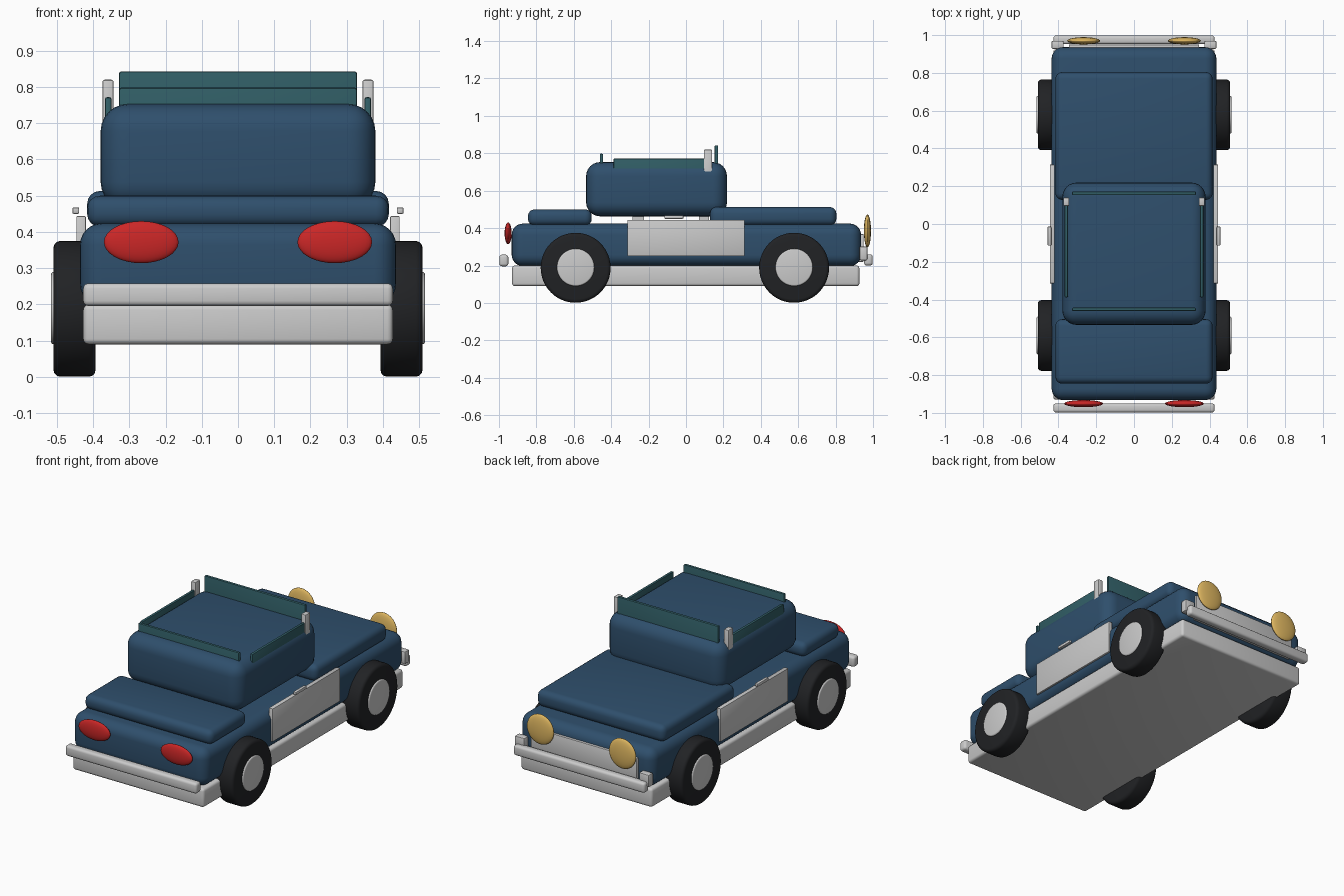
import bpy, math

if "Cube" in bpy.data.objects:
    bpy.data.objects.remove(bpy.data.objects["Cube"])


def material(name, rgb):
    m = bpy.data.materials.new(name)
    m.diffuse_color = (*rgb, 1)
    m.use_nodes = True
    m.node_tree.nodes["Principled BSDF"].inputs["Base Color"].default_value = m.diffuse_color
    return m


BLUE = material("blue_paint", (0.028, 0.078, 0.15))
TEAL = material("teal_glass", (0.03, 0.11, 0.13))
BLACK = material("black_rubber", (0.015, 0.016, 0.018))
RED = material("red_lens", (0.6, 0.02, 0.02))
AMBER = material("amber_lens", (0.75, 0.48, 0.12))


def finish(name, mat, bevel=0, segments=4):
    ob = bpy.context.object
    ob.name = name
    if mat:
        ob.data.materials.append(mat)
    if bevel:
        b = ob.modifiers.new("bevel", 'BEVEL')
        b.width, b.segments, b.limit_method = bevel, segments, 'ANGLE'
        bpy.ops.object.modifier_apply(modifier=b.name)
    bpy.ops.object.shade_smooth_by_angle(angle=math.radians(35))
    return ob


def box(name, x, y, z, mat=None, bevel=0.0, segments=4):
    """Box from (min, max) ranges, with rounded edges."""
    r = (x, y, z)
    bpy.ops.mesh.primitive_cube_add(size=1, location=[(a + b) / 2 for a, b in r])
    bpy.context.object.scale = [b - a for a, b in r]
    bpy.ops.object.transform_apply(location=False, rotation=False, scale=True)
    return finish(name, mat, bevel, segments)


def side_box(name, x, y, z, mat=None, bevel=0.0):
    """The same box on both sides of the car."""
    box(name + "_right", x, y, z, mat, bevel, 2)
    box(name + "_left", (-x[1], -x[0]), y, z, mat, bevel, 2)


def disc(name, x0, x1, y, z, r, mat=None, bevel=0.0):
    bpy.ops.mesh.primitive_cylinder_add(
        vertices=48, radius=r, depth=abs(x1 - x0),
        location=((x0 + x1) / 2, y, z), rotation=(0, math.pi / 2, 0))
    finish(name, mat, bevel, 3)


def lamp(name, loc, radii, mat):
    bpy.ops.mesh.primitive_uv_sphere_add(segments=32, ring_count=16, radius=1, location=loc)
    bpy.context.object.scale = radii
    bpy.ops.object.transform_apply(location=False, rotation=False, scale=True)
    finish(name, mat)


# chassis and bodywork
box("chassis", (-0.427, 0.427), (-0.93, 0.927), (0.09, 0.2), None, 0.015, 3)
box("body", (-0.436, 0.436), (-0.932, 0.936), (0.197, 0.424), BLUE, 0.06, 6)
box("front_deck", (-0.416, 0.416), (-0.845, -0.504), (0.414, 0.5), BLUE, 0.035)
box("rear_deck", (-0.416, 0.416), (0.128, 0.804), (0.414, 0.513), BLUE, 0.035)
box("cabin", (-0.379, 0.379), (-0.534, 0.219), (0.463, 0.753), BLUE, 0.075, 6)

# supports seen in the gap under the cabin
box("front_support", (-0.28, 0.28), (-0.285, -0.225), (0.4, 0.5))
box("rear_support", (-0.28, 0.28), (0.07, 0.122), (0.4, 0.5))

# glass panels and posts standing above the cabin roof
box("rear_glass", (-0.328, 0.328), (0.153, 0.172), (0.5, 0.843), TEAL, 0.006, 2)
box("front_glass", (-0.328, 0.328), (-0.461, -0.443), (0.5, 0.798), TEAL, 0.006, 2)
side_box("side_glass", (0.349, 0.367), (-0.388, 0.11), (0.55, 0.772), TEAL, 0.006)
side_box("glass_post", (0.343, 0.374), (0.095, 0.14), (0.6, 0.82), None, 0.006)

# doors and handles
side_box("door", (0.42, 0.446), (-0.314, 0.314), (0.25, 0.444), None, 0.003)
side_box("door_handle", (0.438, 0.457), (-0.115, -0.014), (0.45, 0.468), None, 0.004)

# bumpers, guards and grille
box("front_bumper", (-0.427, 0.427), (-0.998, -0.95), (0.196, 0.258), None, 0.014, 3)
box("rear_bumper", (-0.427, 0.427), (0.952, 0.998), (0.2, 0.26), None, 0.014, 3)
box("grille", (-0.345, 0.345), (0.92, 0.95), (0.22, 0.368), None, 0.004, 2)
side_box("bumper_guard", (0.372, 0.437), (0.927, 0.97), (0.228, 0.302), None, 0.008)

# lamps and wheels on both sides
for s, side in ((1, "right"), (-1, "left")):
    lamp("red_lamp_" + side, (s * 0.267, -0.951, 0.372), (0.103, 0.019, 0.058), RED)
    lamp("amber_lamp_" + side, (s * 0.267, 0.97, 0.385), (0.087, 0.019, 0.088), AMBER)
    for end, y in (("front", -0.59), ("rear", 0.578)):
        disc(f"{end}_tyre_{side}", s * 0.393, s * 0.509, y, 0.188, 0.187, BLACK, 0.018)
        disc(f"{end}_hub_{side}", s * 0.45, s * 0.516, y, 0.19, 0.1, None, 0.008)
